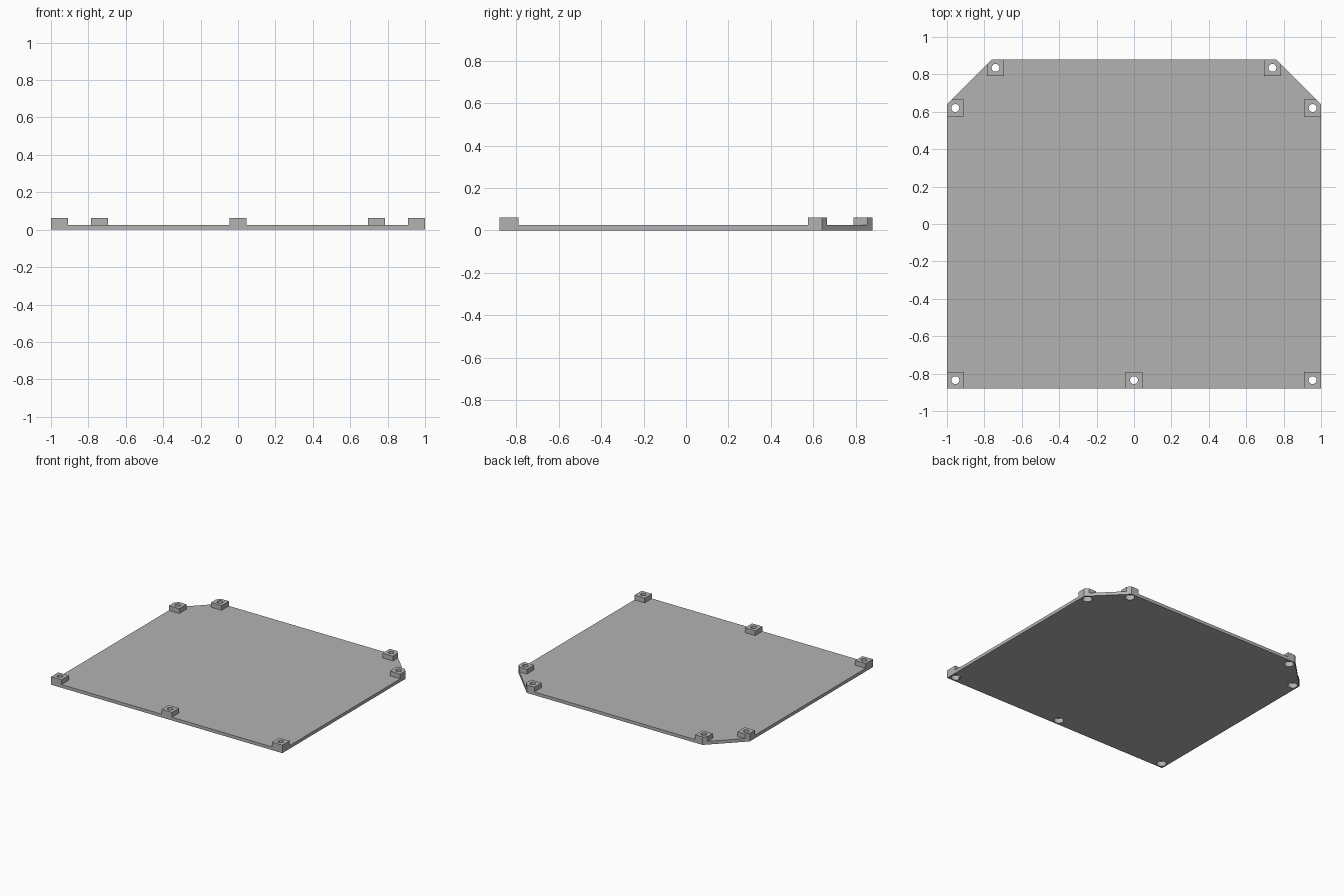
import bpy
import bmesh

PLATE_TOP, BOSS_TOP = 0.025, 0.062
HALF_X, HALF_Y = 1.0, 0.88
CHAMFER = 1.64          # corner cut follows |x| + y = CHAMFER
HALF_BOSS = 0.045
HOLE_R, BORE_R, BORE_DEPTH = 0.021, 0.035, 0.038

cube = bpy.data.objects.get("Cube")
if cube:
    bpy.data.objects.remove(cube, do_unlink=True)

grey = bpy.data.materials.new("mid_grey")
grey.use_nodes = True
colour = (0.45, 0.45, 0.45, 1)
grey.diffuse_color = colour
grey.node_tree.nodes["Principled BSDF"].inputs["Base Color"].default_value = colour


def finish(name, bm):
    mesh = bpy.data.meshes.new(name)
    bmesh.ops.recalc_face_normals(bm, faces=bm.faces)
    bm.to_mesh(mesh)
    bm.free()
    mesh.materials.append(grey)
    obj = bpy.data.objects.new(name, mesh)
    bpy.context.collection.objects.link(obj)
    return obj


def prism(name, outline, z0, z1):
    bm = bmesh.new()
    face = bm.faces.new([bm.verts.new((x, y, z0)) for x, y in outline])
    top = bmesh.ops.extrude_face_region(bm, geom=[face])["geom"]
    verts = [v for v in top if isinstance(v, bmesh.types.BMVert)]
    bmesh.ops.translate(bm, verts=verts, vec=(0, 0, z1 - z0))
    return finish(name, bm)


def cylinder(name, x, y, radius, z0, z1):
    bm = bmesh.new()
    bmesh.ops.create_cone(bm, cap_ends=True, segments=32, radius1=radius,
                          radius2=radius, depth=z1 - z0)
    bmesh.ops.translate(bm, verts=bm.verts, vec=(x, y, (z0 + z1) / 2))
    return finish(name, bm)


def combine(target, tool, operation):
    tool.hide_render = True
    mod = target.modifiers.new(operation.lower(), "BOOLEAN")
    mod.operation, mod.solver, mod.object = operation, "EXACT", tool
    bpy.context.view_layer.objects.active = target
    bpy.ops.object.modifier_apply(modifier=mod.name)
    bpy.data.objects.remove(tool, do_unlink=True)


def boss_outline(x, y):
    h = HALF_BOSS
    # bosses at the cut corners lose their outer corner to the chamfer
    side = 1 if x >= 0 else -1
    ax = abs(x)
    pts = [(ax - h, y - h), (ax + h, y - h)]
    if ax + y + 2 * h > CHAMFER:
        pts += [(ax + h, CHAMFER - ax - h), (CHAMFER - y - h, y + h)]
    else:
        pts.append((ax + h, y + h))
    pts.append((ax - h, y + h))
    return [(px * side, py) for px, py in pts]


# Base plate with two cut back corners
cut_x, cut_y = CHAMFER - HALF_Y, CHAMFER - HALF_X
plate = prism("cover_plate", [(-HALF_X, -HALF_Y), (HALF_X, -HALF_Y),
                              (HALF_X, cut_y), (cut_x, HALF_Y),
                              (-cut_x, HALF_Y), (-HALF_X, cut_y)], 0, PLATE_TOP)

# Screw bosses, mirrored left and right, plus one at the front centre
ex, ey = HALF_X - HALF_BOSS, HALF_Y - HALF_BOSS
spots = [(0, -ey)]
for s in (-1, 1):
    spots += [(s * ex, -ey), (s * ex, 0.62), (s * 0.74, ey)]
for x, y in spots:
    combine(plate, prism("screw_boss", boss_outline(x, y), 0.01, BOSS_TOP), "UNION")

# Screw holes with wide recesses underneath
for x, y in spots:
    combine(plate, cylinder("screw_hole", x, y, HOLE_R, -0.1, 0.2), "DIFFERENCE")
    combine(plate, cylinder("head_recess", x, y, BORE_R, -0.1, BORE_DEPTH), "DIFFERENCE")

# Smooth the hole walls, keep every other edge crisp
bpy.ops.object.select_all(action="DESELECT")
plate.select_set(True)
bpy.context.view_layer.objects.active = plate
bpy.ops.object.shade_smooth_by_angle()
